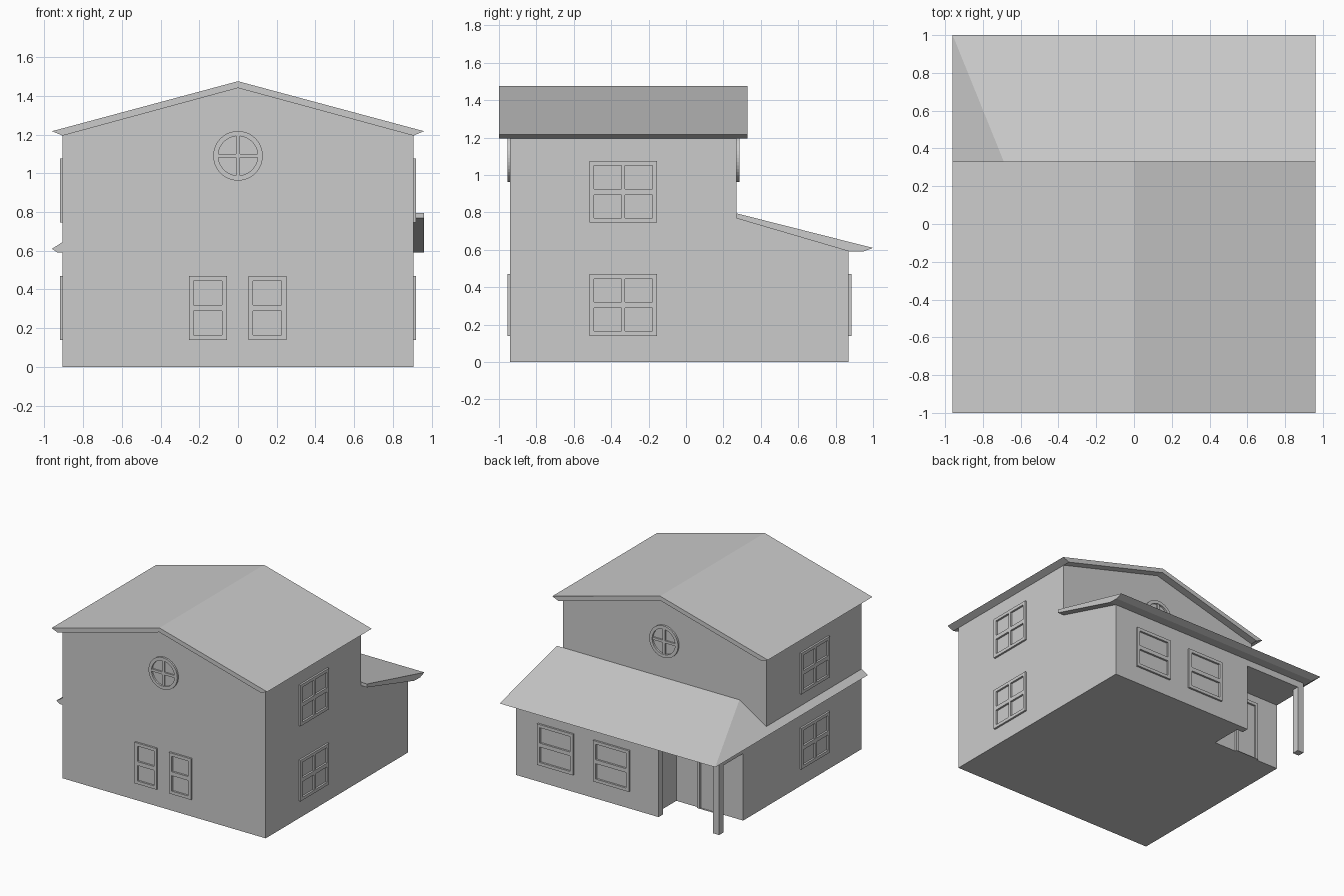
import bpy, bmesh, math
from mathutils import Matrix, Vector

old = bpy.data.objects.get("Cube")
if old:
    bpy.data.objects.remove(old, do_unlink=True)

grey = bpy.data.materials.new("plain grey")
grey.use_nodes = True
GREY = (0.6, 0.6, 0.6, 1)
grey.diffuse_color = GREY
grey.node_tree.nodes["Principled BSDF"].inputs["Base Color"].default_value = GREY

WX, FRONT, MID, BACK = 0.905, -0.94, 0.27, 0.87   # wall planes
EAVE, CEILING = 0.595, 0.54
NOOK_X, NOOK_Y, POST = -0.31, 0.565, 0.055        # porch corner
OUT = 0.015                                       # trim depth


def finish(name, bm, matrix=None):
    if matrix:
        bm.transform(matrix)
    bmesh.ops.recalc_face_normals(bm, faces=bm.faces)
    mesh = bpy.data.meshes.new(name)
    bm.to_mesh(mesh)
    bm.free()
    mesh.materials.append(grey)
    obj = bpy.data.objects.new(name, mesh)
    bpy.context.collection.objects.link(obj)
    return obj


def prism(name, profile, axis, start, end):
    """Extrude a 2D profile along x, y or z."""
    def place(p, d):
        p = list(p)
        p.insert("xyz".index(axis), d)
        return p
    bm = bmesh.new()
    face = bm.faces.new([bm.verts.new(place(p, start)) for p in profile])
    ext = bmesh.ops.extrude_face_region(bm, geom=[face])["geom"]
    move = Vector(place((0, 0), end - start))
    bmesh.ops.translate(bm, vec=move, verts=[v for v in ext if isinstance(v, bmesh.types.BMVert)])
    return finish(name, bm)


def rect(a0, a1, b0, b1):
    return [(a0, b0), (a1, b0), (a1, b1), (a0, b1)]


def wall_frame(x, y, turn):
    """Local x runs along the wall, z up, -y points outwards."""
    return Matrix.Translation((x, y, 0)) @ Matrix.Rotation(math.radians(turn), 4, 'Z')


def lattice(name, us, zs, matrix):
    """Frame with bars: every cell is solid except those odd in both directions."""
    bm = bmesh.new()
    grid = [[bm.verts.new((u, 0, z)) for u in us] for z in zs]
    for j in range(len(zs) - 1):
        for i in range(len(us) - 1):
            if not (i % 2 and j % 2):
                bm.faces.new((grid[j][i], grid[j][i + 1], grid[j + 1][i + 1], grid[j + 1][i]))
    ext = bmesh.ops.extrude_face_region(bm, geom=bm.faces[:])["geom"]
    bmesh.ops.translate(bm, vec=(0, -OUT, 0), verts=[v for v in ext if isinstance(v, bmesh.types.BMVert)])
    bmesh.ops.delete(bm, geom=[v for v in bm.verts if not v.link_faces], context='VERTS')
    return finish(name, bm, matrix)


def window(name, width, bottom, matrix, columns=1):
    h, rim, height = width / 2, 0.025, 0.33
    us = [-h, -h + rim, h - rim, h]
    if columns == 2:
        us[2:2] = [-0.01, 0.01]
    mid, top = bottom + height / 2, bottom + height
    lattice(name, us, [bottom, bottom + rim, mid - 0.016, mid + 0.016, top - rim, top], matrix)


def round_window(name, matrix, z=1.09, outer=0.128, inner=0.102, n=40):
    bm = bmesh.new()
    rings = []
    for r, y in ((outer, 0), (outer, -OUT), (inner, -OUT), (inner, 0)):
        rings.append([bm.verts.new((r * math.cos(k * math.tau / n), y, z + r * math.sin(k * math.tau / n)))
                      for k in range(n)])
    for a, b in zip(rings, rings[1:]):
        for k in range(n):
            bm.faces.new((a[k], a[k - 1], b[k - 1], b[k]))
    # crossed glazing bars
    for sx, sz in ((2 * inner, 0.02), (0.02, 2 * inner)):
        bmesh.ops.create_cube(bm, size=1, matrix=Matrix.Translation((0, -OUT / 2 + 0.002, z))
                              @ Matrix.Diagonal((sx, OUT - 0.002, sz, 1)))
    finish(name, bm, matrix)


# Walls: L-shaped ground floor, lintel band over the porch, gabled upper floor
prism("ground_floor_walls", [(-WX, FRONT), (WX, FRONT), (WX, BACK), (NOOK_X, BACK),
                             (NOOK_X, NOOK_Y), (-WX, NOOK_Y)], 'z', 0, CEILING)
prism("lintel_band", rect(-WX, WX, FRONT, BACK), 'z', CEILING, EAVE)
prism("upper_floor_walls", [(-WX, EAVE), (WX, EAVE), (WX, 1.196), (0, 1.44), (-WX, 1.196)],
      'y', FRONT, MID)
prism("lean_to_end_wall", [(MID, EAVE), (BACK, EAVE), (BACK, 0.605), (MID, 0.77)], 'x', -0.66, WX)

# Main gable roof
prism("main_roof", [(0, 1.475), (0.96, 1.217), (WX, 1.194), (0, 1.44), (-WX, 1.194), (-0.96, 1.217)],
      'y', -1, 0.33)

# Lower roof: lean-to at the back, mitred at one corner into a side eave
stations = []
for y_shift in (0.96, None):
    section = [(-0.665, MID, 0.795), (-0.96, 1.0, 0.61), (-0.93, 0.945, 0.59),
               (-WX, BACK, 0.592), (-0.665, MID, 0.768)]
    stations.append([(y_shift, y, z) if y_shift else (x, y, z) for x, y, z in section])
stations.append([(x, FRONT, z) for x, z in
                 ((-WX, 0.645), (-0.96, 0.61), (-0.93, 0.59), (-WX, 0.592), (-WX, 0.62))])
bm = bmesh.new()
loops = [[bm.verts.new(p) for p in s] for s in stations]
for a, b in zip(loops, loops[1:]):
    for k in range(len(a)):
        bm.faces.new((a[k - 1], a[k], b[k], b[k - 1]))
bm.faces.new(loops[0])
bm.faces.new(loops[-1])
finish("lower_roof", bm)

# Porch posts
for name, x in (("porch_corner_post", -WX), ("porch_wall_post", NOOK_X - POST)):
    prism(name, rect(x, x + POST, BACK - POST, BACK), 'z', 0, CEILING)

# Front windows
for side, x in (("right", -0.155), ("left", 0.152)):
    window("front_window_" + side, 0.197, 0.14, wall_frame(x, FRONT, 0))

# Side windows, two storeys on both sides
for side, x, turn in (("left", WX, 90), ("right", -WX, -90)):
    for level, z in (("lower", 0.14), ("upper", 0.745)):
        window(f"{level}_{side}_window", 0.362, z, wall_frame(x, -0.336, turn), columns=2)

# Back windows
for side, x in (("left", 0.548), ("middle", 0.05)):
    window("back_window_" + side, 0.32, 0.14, wall_frame(x, BACK, 180))

# Round gable windows
round_window("front_round_window", wall_frame(0, FRONT, 0))
round_window("back_round_window", wall_frame(0, MID, 180))

# Porch door casing
lattice("door_casing", [-0.105, -0.08, 0.08, 0.105], [0, 0.001, 0.45, 0.475],
        wall_frame(-0.607, NOOK_Y, 180))
